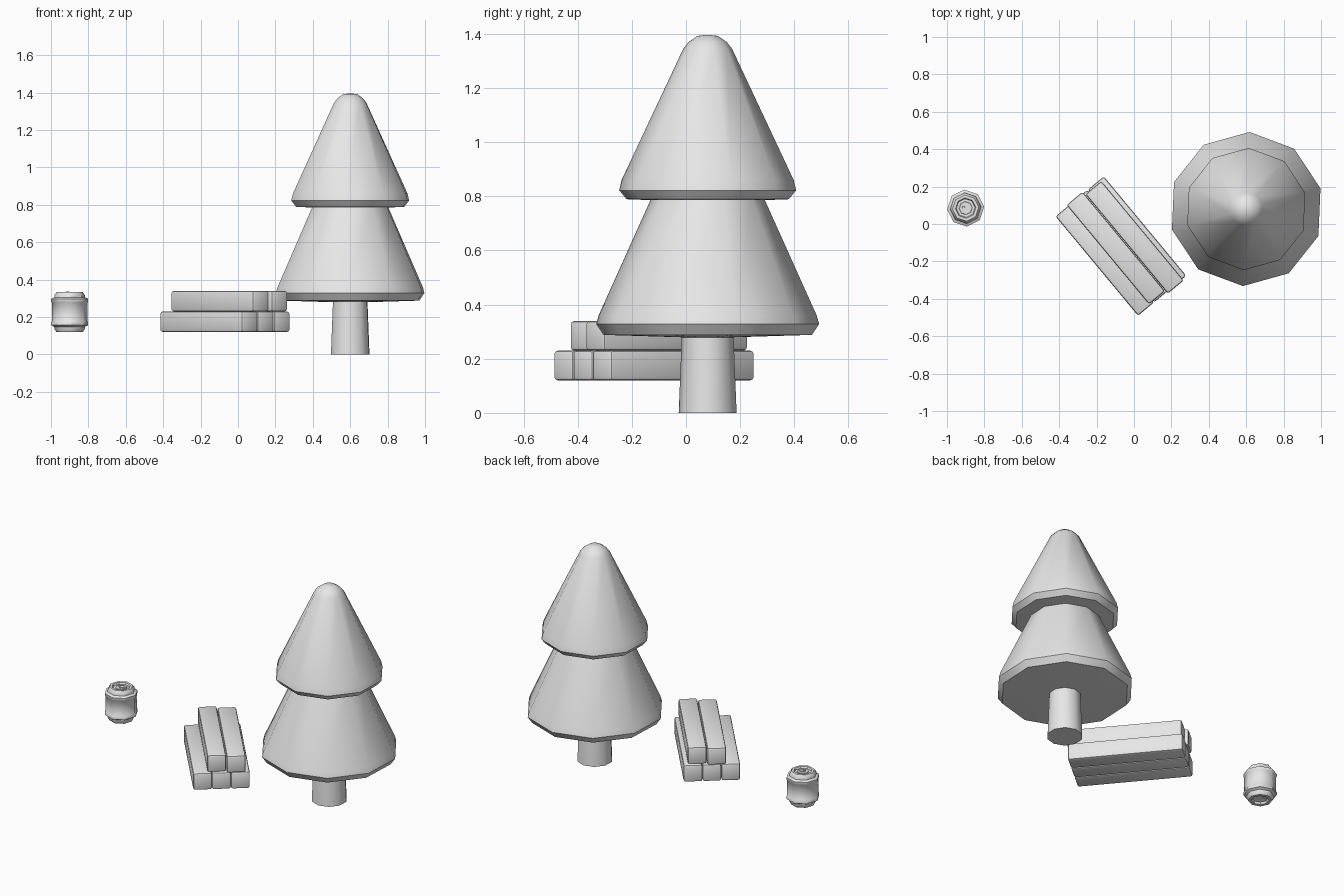
import bpy
import bmesh
from math import sin, cos, radians, tau
from mathutils import Vector

cube = bpy.data.objects.get("Cube")
if cube:
    bpy.data.objects.remove(cube, do_unlink=True)

grey = bpy.data.materials.new("plain_grey")
grey.use_nodes = True
grey.diffuse_color = (0.8, 0.8, 0.8, 1)
grey.node_tree.nodes["Principled BSDF"].inputs["Base Color"].default_value = (0.8, 0.8, 0.8, 1)


def finish(name, bm, location, smooth_angle):
    """Turn a bmesh into a shaded, coloured object."""
    bmesh.ops.recalc_face_normals(bm, faces=bm.faces)
    mesh = bpy.data.meshes.new(name)
    bm.to_mesh(mesh)
    bm.free()
    mesh.materials.append(grey)
    obj = bpy.data.objects.new(name, mesh)
    obj.location = location
    bpy.context.collection.objects.link(obj)
    bpy.ops.object.select_all(action='DESELECT')
    obj.select_set(True)
    bpy.context.view_layer.objects.active = obj
    bpy.ops.object.shade_smooth_by_angle(angle=radians(smooth_angle))
    return obj


def lathe(name, profile, sides, turn, location, smooth_angle):
    """Spin (radius, height) points into a faceted solid with capped ends."""
    bm = bmesh.new()
    rings = []
    for r, z in profile:
        angles = [radians(turn) + tau * i / sides for i in range(sides)]
        rings.append([bm.verts.new((r * cos(a), r * sin(a), z)) for a in angles])
    for low, high in zip(rings, rings[1:]):
        for i in range(sides):
            j = (i + 1) % sides
            bm.faces.new((low[i], low[j], high[j], high[i]))
    bm.faces.new(rings[0][::-1])
    bm.faces.new(rings[-1])
    return finish(name, bm, location, smooth_angle)


# Tree: trunk and two stacked conical tiers
TREE = (0.6, 0.08, 0)
lathe("tree_trunk", [(0.107, 0), (0.095, 0.3)], 10, 15.5, TREE, 40)
lathe("lower_foliage",
      [(0.09, 0.279), (0.385, 0.288), (0.412, 0.328), (0.403, 0.36), (0.205, 0.8)],
      10, 15.5, TREE, 40)
lathe("upper_foliage",
      [(0.09, 0.781), (0.3, 0.789), (0.327, 0.822), (0.318, 0.86), (0.09, 1.345),
       (0.07, 1.37), (0.038, 1.392), (0.004, 1.396)],
      10, 15.5, TREE, 40)

# Log pile: three squared logs below, two on top
TURN = radians(-50.3)
along = Vector((cos(TURN), sin(TURN), 0))
across = Vector((-sin(TURN), cos(TURN), 0))
LENGTH, WIDTH, HEIGHT = 0.69, 0.111, 0.11


def log(name, centre):
    bm = bmesh.new()
    bmesh.ops.create_cube(bm, size=1)
    bmesh.ops.scale(bm, vec=(LENGTH, WIDTH, HEIGHT), verts=bm.verts)
    bmesh.ops.bevel(bm, geom=bm.edges[:], offset=0.012, segments=2,
                    profile=0.5, affect='EDGES')
    finish(name, bm, centre, 40).rotation_euler.z = TURN


for i in range(3):
    log(f"bottom_log_{i + 1}", Vector((-0.07, -0.118, 0.175)) + across * (i - 1) * 0.112)
for i, side in enumerate((-1, 1)):
    centre = Vector((-0.047, -0.1, 0.285)) + across * side * 0.057 + along * side * 0.01
    log(f"top_log_{i + 1}", centre)

# Drink can: ribbed octagonal body with recessed ends
CAN = (-0.9, 0.085, 0)
lathe("can_body",
      [(0.02, 0.14), (0.045, 0.133), (0.052, 0.12), (0.072, 0.12), (0.082, 0.138),
       (0.083, 0.148), (0.099, 0.157), (0.099, 0.173), (0.095, 0.178), (0.095, 0.276),
       (0.099, 0.281), (0.099, 0.297), (0.083, 0.305), (0.081, 0.318), (0.07, 0.333),
       (0.055, 0.333), (0.05, 0.322), (0.038, 0.322)],
      8, 4, CAN, 40)
lathe("can_lid_plate", [(0.036, 0.321), (0.034, 0.327)], 8, 4, CAN, 40)
tab = lathe("can_pull_tab", [(0.014, 0.326), (0.014, 0.332)], 8, 4,
            (CAN[0] + 0.006, CAN[1], 0), 40)
tab.scale.x = 1.7
lathe("can_tab_rivet", [(0.008, 0.33), (0.007, 0.337)], 8, 4,
      (CAN[0] - 0.012, CAN[1] + 0.004, 0), 40)
